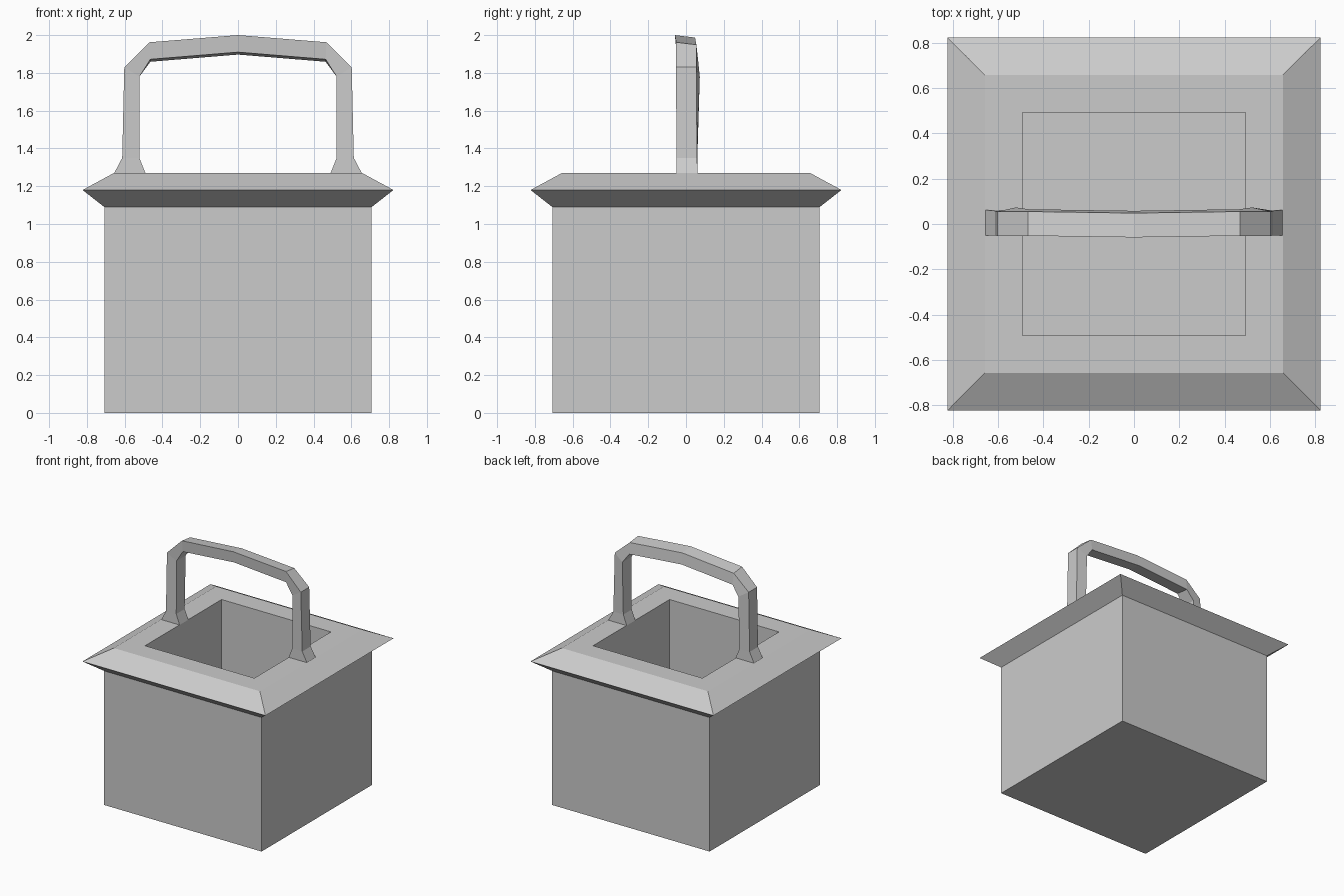
import bpy, bmesh

if "Cube" in bpy.data.objects:
    bpy.data.objects.remove(bpy.data.objects["Cube"])


def loft(name, rings):
    """Bridge successive four-cornered rings and cap both ends."""
    bm = bmesh.new()
    loops = [[bm.verts.new(p) for p in ring] for ring in rings]
    for a, b in zip(loops, loops[1:]):
        for i in range(4):
            j = (i + 1) % 4
            bm.faces.new((a[i], a[j], b[j], b[i]))
    bm.faces.new(loops[0])
    bm.faces.new(loops[-1])
    bmesh.ops.recalc_face_normals(bm, faces=bm.faces)
    mesh = bpy.data.meshes.new(name)
    bm.to_mesh(mesh)
    bm.free()
    obj = bpy.data.objects.new(name, mesh)
    bpy.context.collection.objects.link(obj)
    return obj


def square(r, z):
    return [(-r, -r, z), (r, -r, z), (r, r, z), (-r, r, z)]


# Hollow box with flared rim: (half width, height), outside then inside
profile = [(0.708, 0), (0.708, 1.09), (0.823, 1.18), (0.657, 1.27),
           (0.492, 1.27), (0.492, 0.2)]
loft("bucket_body", [square(r, z) for r, z in profile])

# Handle sections from foot to crown:
# outer x, z, inner x, z, then y of outer front, outer back, inner back, inner front
sections = [
    (0.655, 1.27, 0.490, 1.27, -0.050, 0.062, 0.062, -0.050),
    (0.613, 1.35, 0.522, 1.35, -0.050, 0.058, 0.060, -0.048),
    (0.602, 1.83, 0.522, 1.78, -0.053, 0.055, 0.073, -0.046),
    (0.468, 1.962, 0.464, 1.872, -0.052, 0.055, 0.065, -0.046),
    (0.000, 2.000, 0.000, 1.910, -0.059, 0.048, 0.058, -0.050),
]


def section(s, side):
    ox, oz, ix, iz, y0, y1, y2, y3 = s
    drop = 0.013 if oz > 1.9 else 0   # crown slopes slightly to the back
    return [(side * ox, y0, oz), (side * ox, y1, oz - drop),
            (side * ix, y2, iz - drop), (side * ix, y3, iz)]


right = [section(s, 1) for s in sections]
left = [section(s, -1) for s in reversed(sections[:-1])]
loft("handle", right + left)
